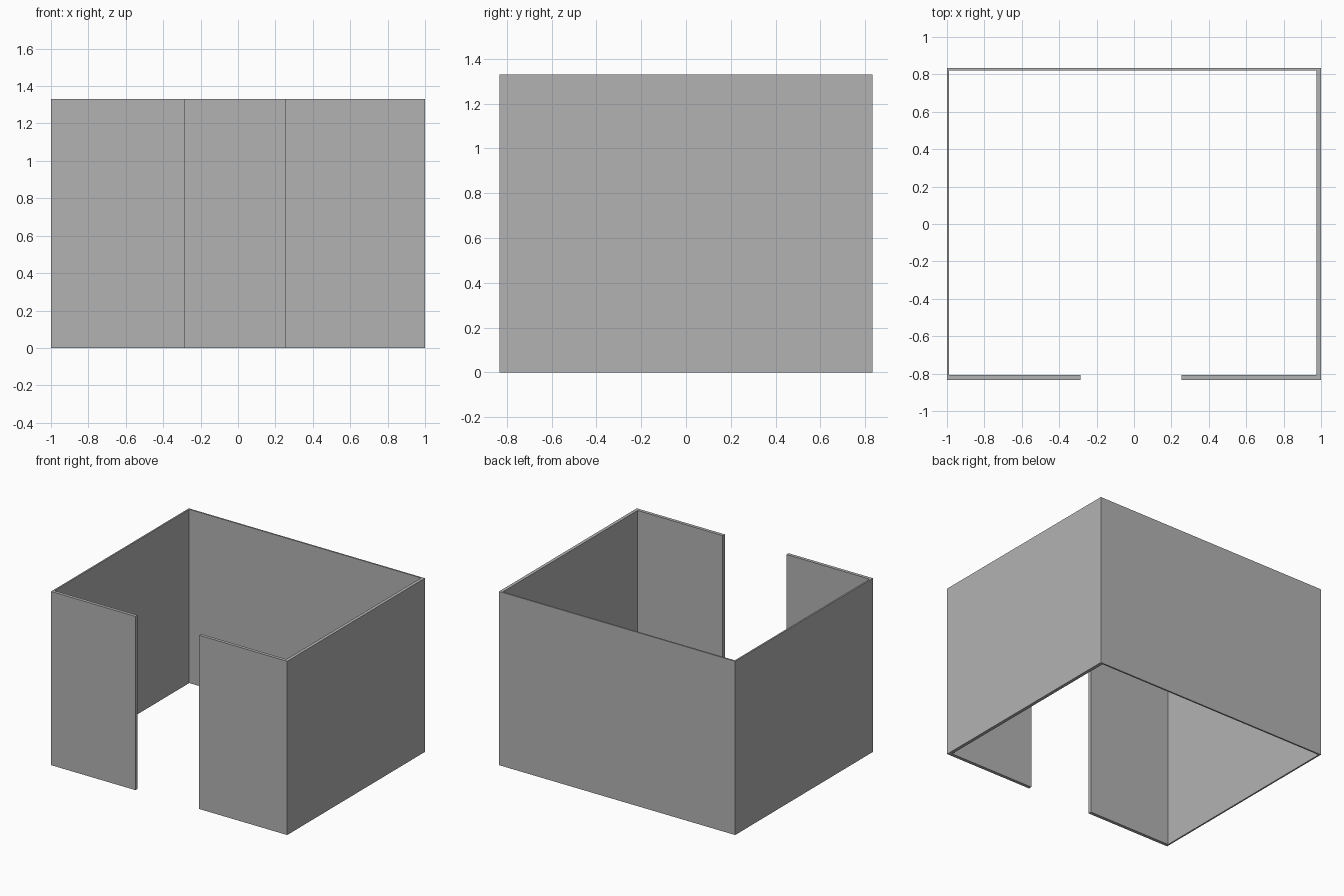
import bpy

cube = bpy.data.objects.get("Cube")
if cube:
    bpy.data.objects.remove(cube, do_unlink=True)

# Plain grey wall finish
GREY = (0.45, 0.45, 0.45, 1.0)
grey = bpy.data.materials.new("wall_grey")
grey.use_nodes = True
grey.diffuse_color = GREY
grey.node_tree.nodes["Principled BSDF"].inputs["Base Color"].default_value = GREY

HEIGHT = 1.33
X, Y = 1.0, 0.833                                  # outer half sizes
THIN, THICK = 0.012, 0.025                         # panel thicknesses
DOOR_RIGHT, DOOR_LEFT = -0.285, 0.255              # edges of the doorway


def wall(name, x0, x1, y0, y1):
    """Upright panel from the floor to the full height."""
    bpy.ops.mesh.primitive_cube_add(
        size=1, location=((x0 + x1) / 2, (y0 + y1) / 2, HEIGHT / 2))
    panel = bpy.context.object
    panel.name = name
    panel.scale = (x1 - x0, y1 - y0, HEIGHT)
    bpy.ops.object.transform_apply(location=False, rotation=False, scale=True)
    panel.data.materials.append(grey)


# Front panels either side of the doorway
wall("front_wall_right", -X, DOOR_RIGHT, -Y, -Y + THICK)
wall("front_wall_left", DOOR_LEFT, X, -Y, -Y + THICK)

# Back wall, with the side walls fitted between it and the front panels
wall("back_wall", -X, X, Y - THIN, Y)
wall("right_wall", -X, -X + THIN, -Y + THICK, Y - THIN)
wall("left_wall", X - THICK, X, -Y + THICK, Y - THIN)
